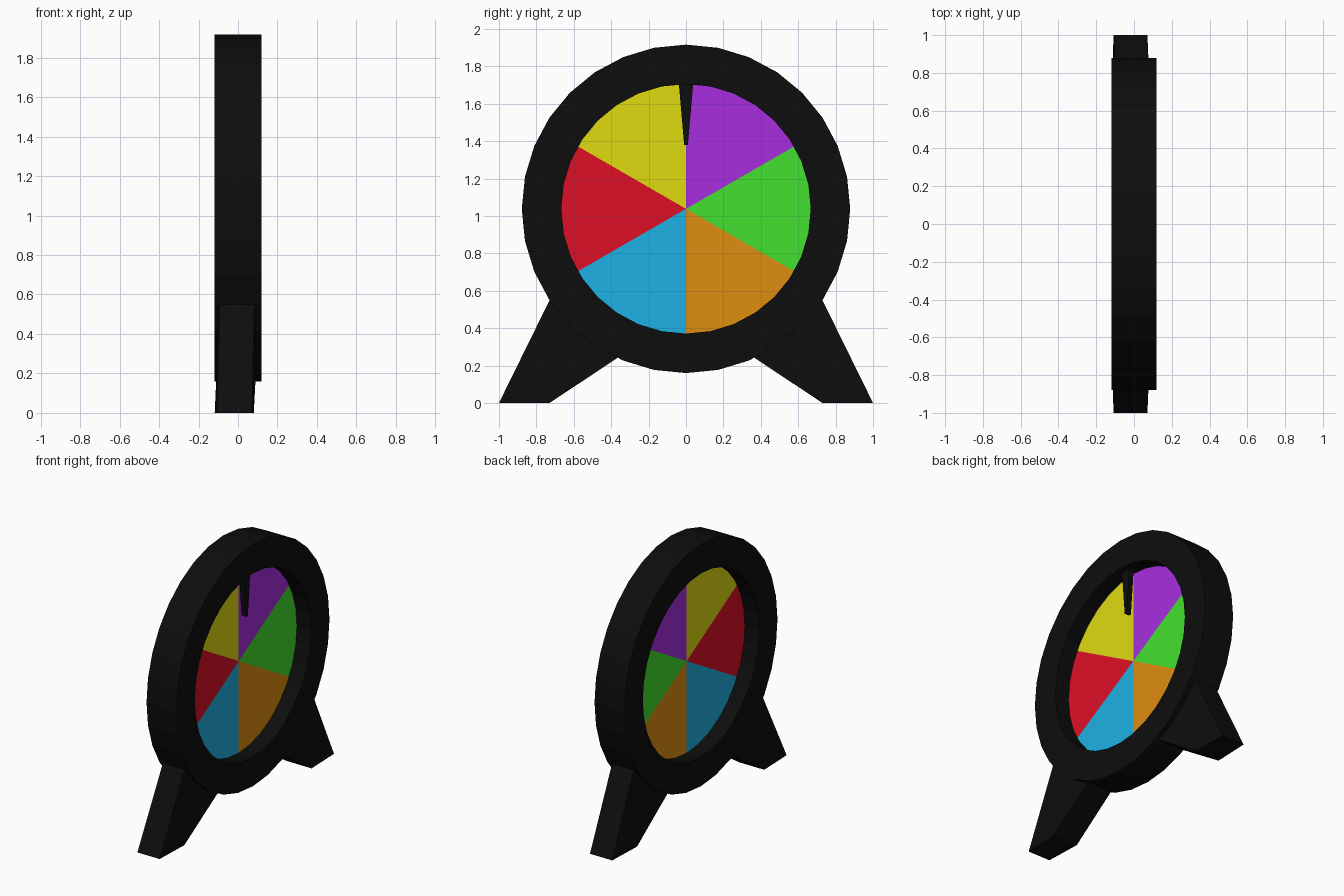
import bpy, bmesh
from math import sin, cos, radians, pi

if "Cube" in bpy.data.objects:
    bpy.data.objects.remove(bpy.data.objects["Cube"])

CZ = 1.038          # wheel centre height
SIDES = 32


def material(name, rgb):
    m = bpy.data.materials.new(name)
    m.diffuse_color = (*rgb, 1)
    m.use_nodes = True
    m.node_tree.nodes["Principled BSDF"].inputs["Base Color"].default_value = m.diffuse_color
    return m


def build(name, bm, mat):
    bmesh.ops.recalc_face_normals(bm, faces=bm.faces)
    me = bpy.data.meshes.new(name)
    bm.to_mesh(me)
    bm.free()
    me.materials.append(mat)
    ob = bpy.data.objects.new(name, me)
    bpy.context.collection.objects.link(ob)
    return ob


def prism(name, back, front, mat):
    """Solid between two matching outlines of (x, y, z) points."""
    bm = bmesh.new()
    a = [bm.verts.new(p) for p in back]
    b = [bm.verts.new(p) for p in front]
    n = len(a)
    bm.faces.new(a)
    bm.faces.new(b)
    for i in range(n):
        j = (i + 1) % n
        bm.faces.new((a[i], a[j], b[j], b[i]))
    return build(name, bm, mat)


black = material("black", (0.004, 0.004, 0.004))

# Outer ring: rectangular section swept round the x axis
section = [(-0.12, 0.667), (0.12, 0.667), (0.12, 0.878), (-0.12, 0.878)]
bm = bmesh.new()
loops = []
for i in range(SIDES):
    t = 2 * pi * i / SIDES
    loops.append([bm.verts.new((x, r * cos(t), CZ + r * sin(t))) for x, r in section])
for i in range(SIDES):
    p, q = loops[i], loops[(i + 1) % SIDES]
    for k in range(4):
        m = (k + 1) % 4
        bm.faces.new((p[k], p[m], q[m], q[k]))
build("outer_ring", bm, black)

# Six coloured wedges, edges tucked inside the ring
wedges = [("green", (0.057, 0.75, 0.03)), ("purple", (0.39, 0.027, 0.74)),
          ("yellow", (0.74, 0.70, 0.005)), ("red", (0.74, 0.005, 0.02)),
          ("blue", (0.013, 0.44, 0.77)), ("orange", (0.74, 0.27, 0.005))]
for i, (colour, rgb) in enumerate(wedges):
    pts = [(0, CZ)]
    for s in range(7):
        t = radians(-30 + 60 * i + 10 * s)
        pts.append((0.71 * cos(t), CZ + 0.71 * sin(t)))
    prism(colour + "_wedge", [(-0.006, y, z) for y, z in pts],
          [(0.006, y, z) for y, z in pts], material(colour, rgb))

# Pointer hanging from the top of the ring on the +x side
pts = [(-0.042, 1.75), (-0.010, 1.38), (0.010, 1.38), (0.042, 1.75)]
prism("pointer", [(0.035, y, z) for y, z in pts],
      [(0.072, y, z) for y, z in pts], black)

# Splayed legs: (y, z, back x, front x) per corner, mirrored in y
corners = [(1.0, 0, -0.108, 0.071), (0.68, 0.65, -0.09, 0.085),
           (0.30, 0.285, -0.105, 0.095), (0.73, 0, -0.118, 0.08)]
for side, s in (("left", -1), ("right", 1)):
    prism(side + "_leg", [(b, s * y, z) for y, z, b, f in corners],
          [(f, s * y, z) for y, z, b, f in corners], black)
